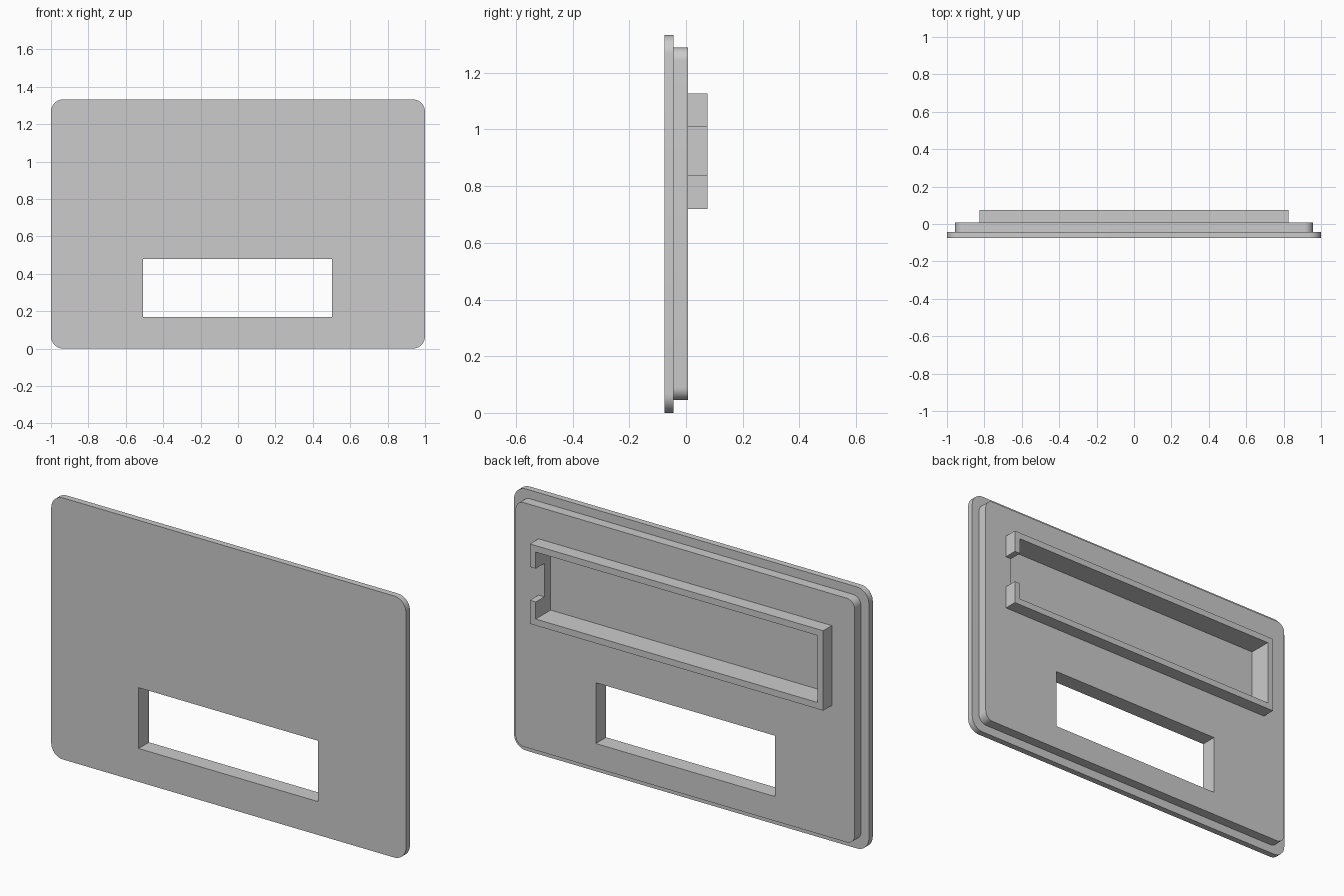
import bpy, bmesh
from math import cos, sin, pi, radians
from mathutils import Matrix

if "Cube" in bpy.data.objects:
    bpy.data.objects.remove(bpy.data.objects["Cube"])

grey = bpy.data.materials.new("plain grey")
grey.use_nodes = True
grey.diffuse_color = (0.6, 0.6, 0.6, 1)
grey.node_tree.nodes["Principled BSDF"].inputs["Base Color"].default_value = (0.6, 0.6, 0.6, 1)


def rect(x0, x1, z0, z1):
    return [(x0, z0), (x1, z0), (x1, z1), (x0, z1)]


def rounded_rect(x0, x1, z0, z1, r, steps=10):
    centres = rect(x0 + r, x1 - r, z0 + r, z1 - r)
    points = []
    for corner, (cx, cz) in enumerate(centres):
        for i in range(steps + 1):
            a = pi + (corner + i / steps) * pi / 2
            points.append((cx + r * cos(a), cz + r * sin(a)))
    return points


def slab(name, loops, y0, y1):
    """Extrude an x-z outline (first loop) with holes (other loops) from y0 to y1."""
    curve = bpy.data.curves.new(name, "CURVE")
    curve.dimensions = "2D"
    curve.fill_mode = "BOTH"
    curve.extrude = (y1 - y0) / 2
    for loop in loops:
        spline = curve.splines.new("POLY")
        spline.points.add(len(loop) - 1)
        for point, (x, z) in zip(spline.points, loop):
            point.co = (x, z, 0, 1)
        spline.use_cyclic_u = True
    obj = bpy.data.objects.new(name, curve)
    bpy.context.collection.objects.link(obj)
    bpy.ops.object.select_all(action="DESELECT")
    obj.select_set(True)
    bpy.context.view_layer.objects.active = obj
    bpy.ops.object.convert(target="MESH")
    obj = bpy.context.view_layer.objects.active

    # Stand the slab upright, weld its caps and merge the flat triangles
    bm = bmesh.new()
    bm.from_mesh(obj.data)
    upright = Matrix.Translation((0, (y0 + y1) / 2, 0)) @ Matrix.Rotation(pi / 2, 4, "X")
    bm.transform(upright)
    bmesh.ops.remove_doubles(bm, verts=bm.verts, dist=0.0001)
    bmesh.ops.recalc_face_normals(bm, faces=bm.faces)
    bm.to_mesh(obj.data)
    bm.free()
    obj.data.materials.clear()
    obj.data.materials.append(grey)
    bpy.ops.object.shade_smooth_by_angle(angle=radians(30))
    return obj


# Depth layers, front to back
FRONT, STEP, BACK, RIM = -0.076, -0.044, 0.007, 0.076
WALL = 0.033
X, Z0, Z1 = 0.827, 0.72, 1.127
IX, IZ0, IZ1 = X - WALL, Z0 + WALL, Z1 - WALL
GAP0, GAP1 = 0.84, 1.01

window = rect(-0.507, 0.503, 0.17, 0.48)
pocket = rect(-IX, IX, IZ0, IZ1)

# Front plate with the window
slab("front_plate", [rounded_rect(-1, 1, 0, 1.333, 0.067), window], FRONT, STEP)

# Smaller inner plate with the window and the pocket
slab("inner_plate", [rounded_rect(-0.956, 0.956, 0.045, 1.289, 0.045), window, pocket],
     STEP, BACK)

# Raised wall round the pocket, open in the middle of its left end
wall = [(X, GAP1), (X, Z1), (-X, Z1), (-X, Z0), (X, Z0), (X, GAP0),
        (IX, GAP0), (IX, IZ0), (-IX, IZ0), (-IX, IZ1), (IX, IZ1), (IX, GAP1)]
slab("pocket_wall", [wall], BACK, RIM)
